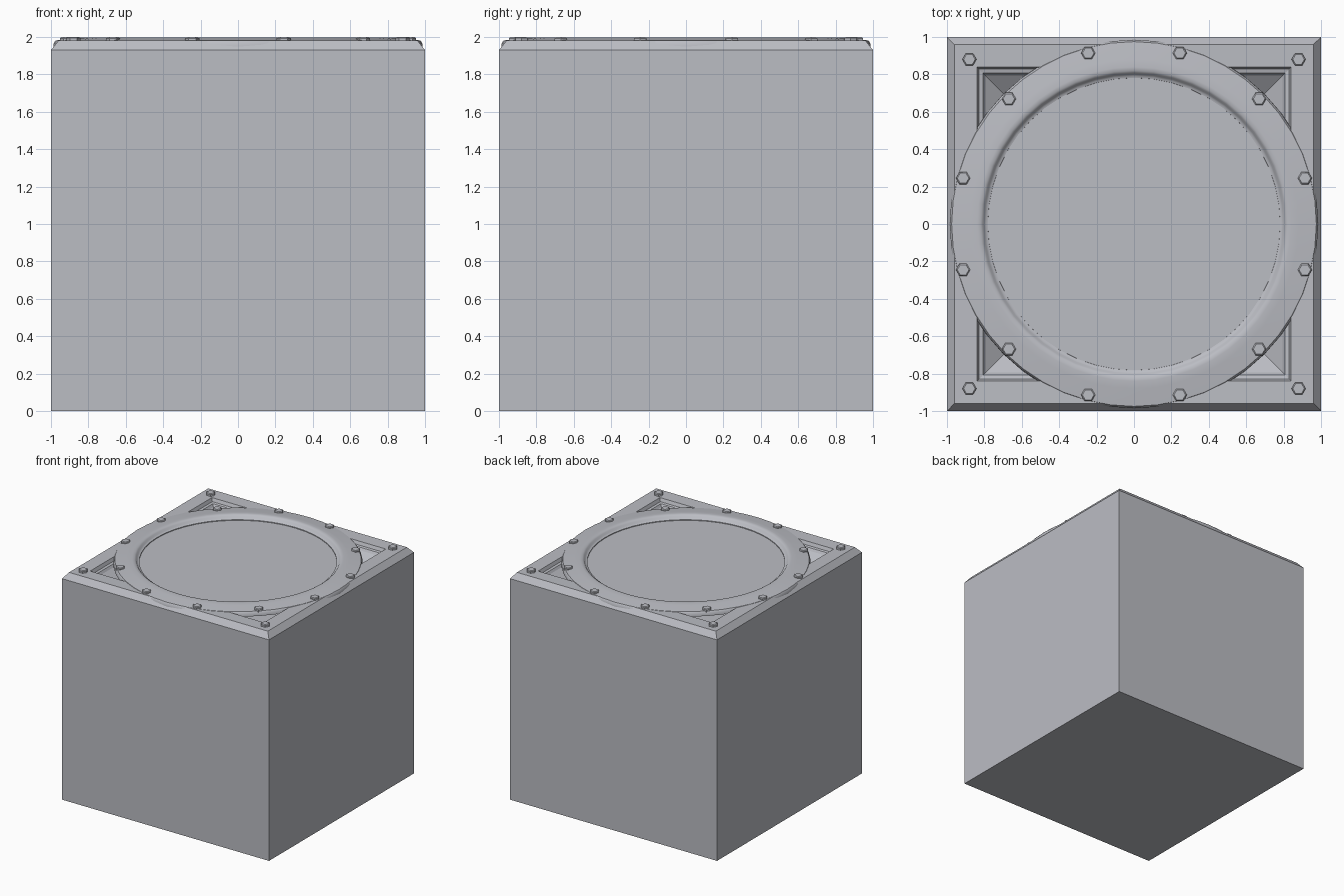
import bpy, bmesh, math

if "Cube" in bpy.data.objects:
    bpy.data.objects.remove(bpy.data.objects["Cube"])

metal = bpy.data.materials.new("plain grey")
metal.diffuse_color = (0.5, 0.51, 0.55, 1)
metal.use_nodes = True
metal.node_tree.nodes["Principled BSDF"].inputs["Base Color"].default_value = metal.diffuse_color


def finish(name, bm, smooth=False):
    bmesh.ops.recalc_face_normals(bm, faces=bm.faces)
    me = bpy.data.meshes.new(name)
    bm.to_mesh(me)
    bm.free()
    me.materials.append(metal)
    ob = bpy.data.objects.new(name, me)
    bpy.context.collection.objects.link(ob)
    if smooth:
        bpy.ops.object.select_all(action='DESELECT')
        ob.select_set(True)
        bpy.context.view_layer.objects.active = ob
        bpy.ops.object.shade_smooth_by_angle(angle=math.radians(40))
    return ob


def stack(name, profile, sides, turn=0.0, closed=False, smooth=False):
    """Join n-sided loops given as (radius, height) pairs."""
    bm = bmesh.new()
    loops = []
    for r, z in profile:
        loops.append([bm.verts.new((r * math.cos(turn + math.tau * i / sides),
                                    r * math.sin(turn + math.tau * i / sides), z))
                      for i in range(sides)])
    pairs = list(zip(loops, loops[1:]))
    if closed:
        pairs.append((loops[-1], loops[0]))
    else:
        bm.faces.new(loops[0])
        bm.faces.new(loops[-1])
    for a, b in pairs:
        for i in range(sides):
            j = (i + 1) % sides
            bm.faces.new((a[i], a[j], b[j], b[i]))
    return finish(name, bm, smooth)


# Cube body with chamfered rim, stepped square recess and sloping pit
body = [(1, 0), (1, 1.93), (0.96, 1.98), (0.84, 1.978), (0.828, 1.95),
        (0.808, 1.945), (0.795, 1.925), (0.6, 1.78)]
stack("cube_body", [(h * math.sqrt(2), z) for h, z in body], 4, math.pi / 4)

# Domed ring flange
stack("ring_flange", [(0.986, 1.942), (0.985, 1.968), (0.975, 1.981), (0.93, 1.987),
                      (0.88, 1.993), (0.84, 1.998), (0.82, 1.996), (0.808, 1.988),
                      (0.80, 1.975), (0.79, 1.968), (0.782, 1.966), (0.78, 1.93),
                      (0.80, 1.92), (0.9, 1.92)],
      48, closed=True, smooth=True)

# Lid just below the inner lip of the ring
stack("centre_disc", [(0.79, 1.93), (0.79, 1.96)], 48, smooth=True)


# Hexagonal bolts around the ring and in the corners
def bolt(name, x, y, z):
    ob = stack(name, [(0.038, z - 0.04), (0.038, z - 0.006), (0.031, z)], 6)
    ob.location = (x, y, 0)


for k in range(12):
    a = math.radians(15 + 30 * k)
    bolt("ring_bolt", 0.946 * math.cos(a), 0.946 * math.sin(a), 1.999)
for sx in (-1, 1):
    for sy in (-1, 1):
        bolt("corner_bolt", 0.88 * sx, 0.88 * sy, 2.0)
